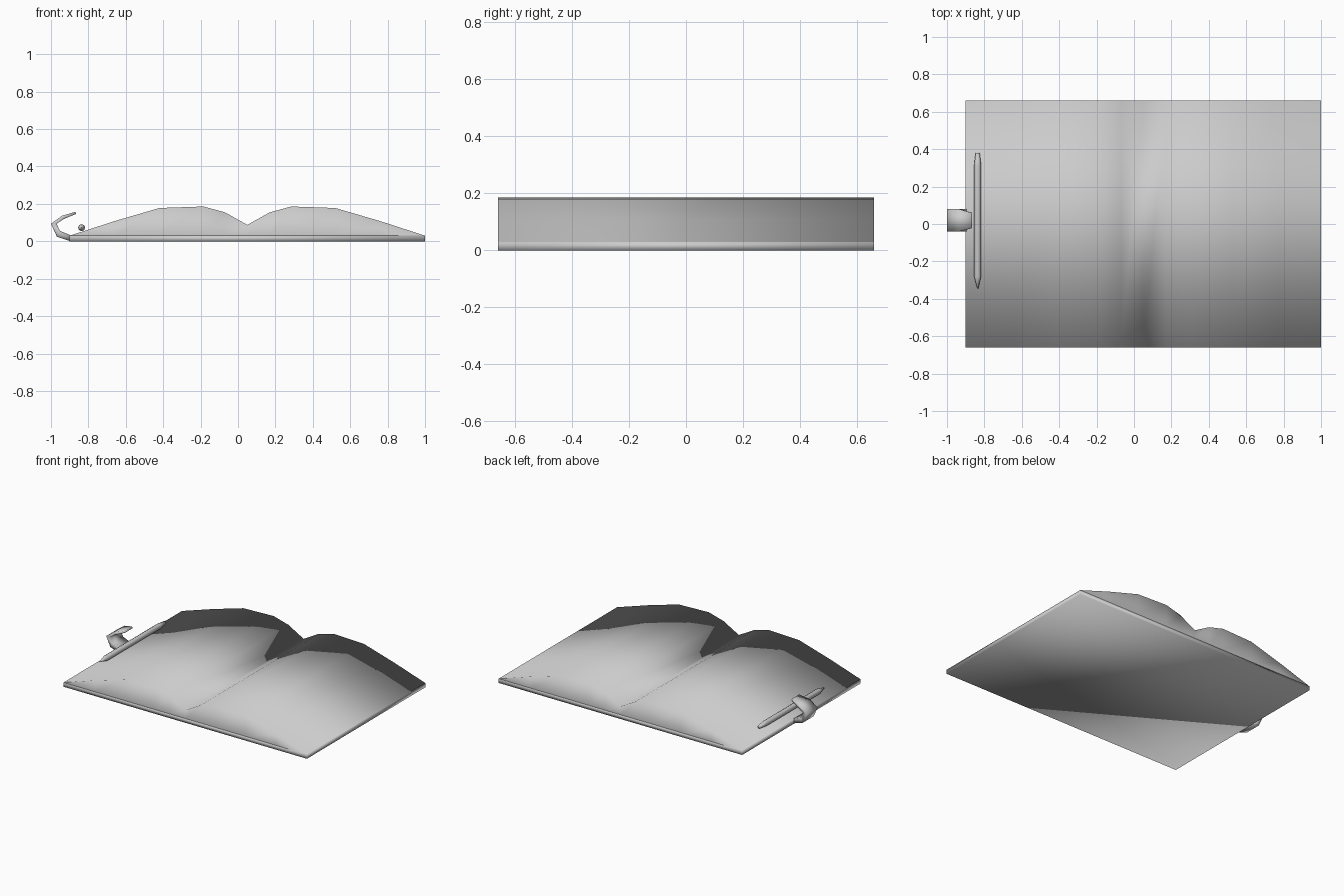
import bpy
import math

cube = bpy.data.objects.get("Cube")
if cube:
    bpy.data.objects.remove(cube, do_unlink=True)

FRONT, BACK = -0.66, 0.66
LEFT_X, RIGHT_X = 1.0, -0.9
COVER_TOP = 0.03

grey = bpy.data.materials.new("plain_grey")
grey.use_nodes = True
tone = (0.6, 0.6, 0.6, 1)
grey.diffuse_color = tone
grey.node_tree.nodes["Principled BSDF"].inputs["Base Color"].default_value = tone


def build(name, verts, faces):
    """Smooth mesh object in the single grey."""
    mesh = bpy.data.meshes.new(name)
    mesh.from_pydata(verts, [], faces)
    mesh.materials.append(grey)
    mesh.shade_smooth()
    obj = bpy.data.objects.new(name, mesh)
    bpy.context.collection.objects.link(obj)
    return obj


def strip(name, upper, lower, sections, closed=True):
    """Band between two polylines in xz, swept along y.
    sections lists the half widths (y0, y1) per point."""
    n = len(upper)
    verts = []
    for side in (0, 1):
        for line in (lower, upper):
            verts += [(x, sections[i][side], z) for i, (x, z) in enumerate(line)]
    f_lo, f_up, b_lo, b_up = (k * n for k in range(4))
    faces = []
    for i in range(n - 1):
        j = i + 1
        faces.append((f_up + i, f_up + j, b_up + j, b_up + i))
        faces.append((f_lo + i, f_lo + j, f_up + j, f_up + i))
        faces.append((b_lo + j, b_lo + i, b_up + i, b_up + j))
        if closed:
            faces.append((f_lo + j, f_lo + i, b_lo + i, b_lo + j))
    if closed:
        e = n - 1
        faces.append((f_lo, f_up, b_up, b_lo))
        faces.append((f_lo + e, b_lo + e, b_up + e, f_up + e))
    return build(name, verts, faces)


# Cover: thin slab under the pages
ends = (RIGHT_X, LEFT_X)
strip("cover", [(x, COVER_TOP) for x in ends], [(x, 0) for x in ends],
      [(FRONT, BACK)] * 2)

# Pages: two mirrored humps meeting in the central fold
fold = 0.05
hump = [(0.12, 0.155), (0.235, 0.186), (0.47, 0.178), (0.71, 0.108)]
profile = [(RIGHT_X, COVER_TOP)]
profile += [(fold - d, z) for d, z in reversed(hump)]
profile += [(fold, 0.088)]
profile += [(fold + d, z) for d, z in hump]
profile += [(LEFT_X, COVER_TOP)]
strip("pages", profile, [(x, COVER_TOP) for x, z in profile],
      [(FRONT, BACK)] * len(profile), closed=False)

# Pen loop: curled tab on the right edge of the cover
outer = [(-0.90, 0.002), (-0.968, 0.024), (-1.0, 0.094), (-0.94, 0.137), (-0.868, 0.158)]
inner = [(-0.89, 0.03), (-0.952, 0.056), (-0.97, 0.094), (-0.93, 0.12), (-0.866, 0.146)]
widths = [(-0.04, 0.08)] * 4 + [(-0.022, 0.06)]
strip("pen_loop", outer, inner, widths)

# Pen: turned barrel with a pointed tip and a tapered cap
SIDES = 8
rings = [(-0.345, 0.003), (-0.28, 0.019), (0.31, 0.019), (0.38, 0.011)]
verts, faces = [], []
for y, r in rings:
    for k in range(SIDES):
        a = math.tau * k / SIDES
        verts.append((-0.836 + r * math.cos(a), y, 0.073 + r * math.sin(a)))
for row in range(len(rings) - 1):
    for k in range(SIDES):
        a, b = row * SIDES + k, row * SIDES + (k + 1) % SIDES
        faces.append((a, a + SIDES, b + SIDES, b))
faces.append(tuple(range(SIDES)))
faces.append(tuple(reversed(range(len(verts) - SIDES, len(verts)))))
build("pen", verts, faces)
